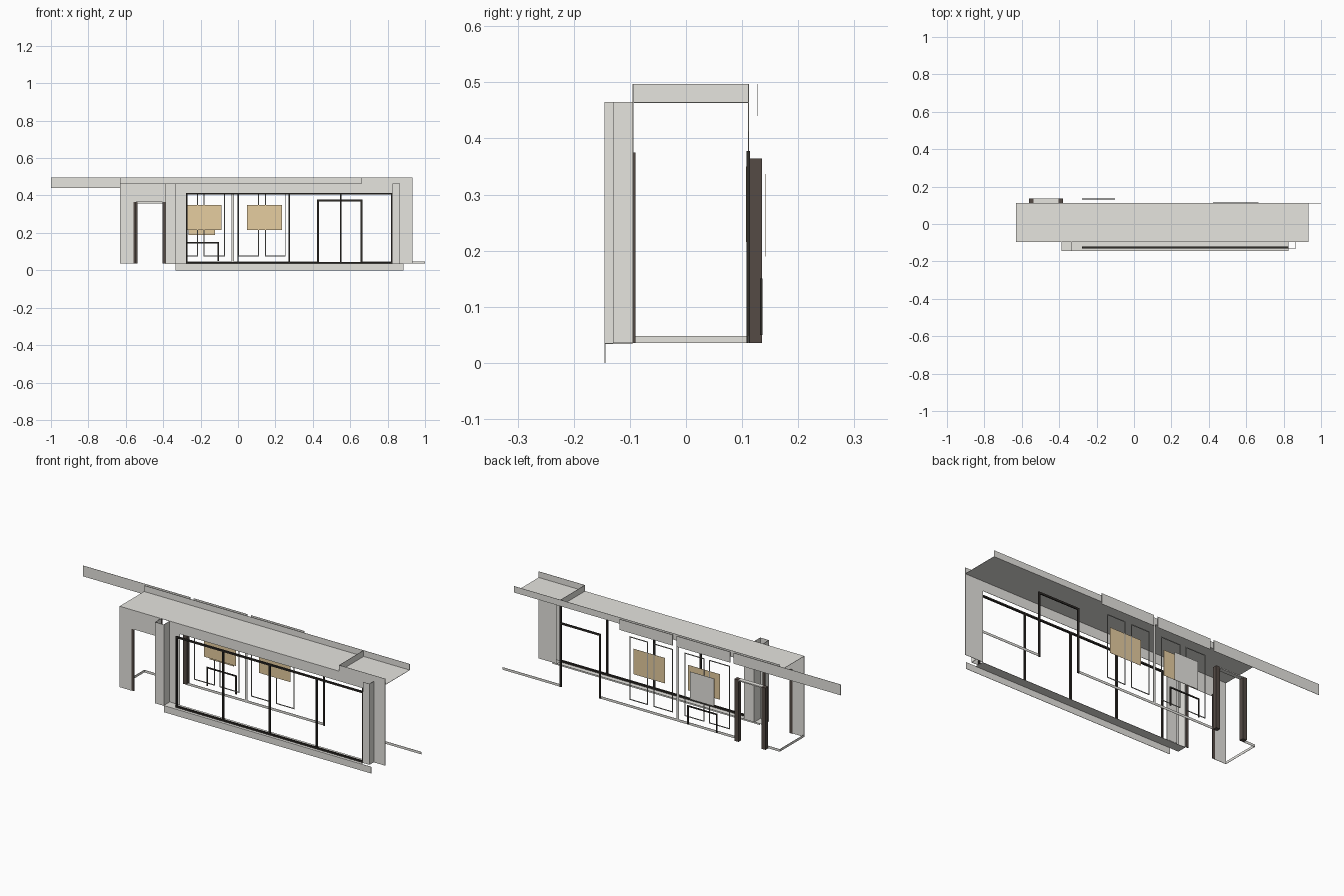
import bpy

cube = bpy.data.objects.get("Cube")
if cube:
    bpy.data.objects.remove(cube, do_unlink=True)


def material(name, color):
    m = bpy.data.materials.new(name)
    m.use_nodes = True
    m.diffuse_color = (*color, 1)
    m.node_tree.nodes["Principled BSDF"].inputs["Base Color"].default_value = (*color, 1)
    return m


grey = material("pale_grey", (0.79, 0.78, 0.74))
tan = material("tan", (0.79, 0.61, 0.35))
brown = material("dark_brown", (0.09, 0.07, 0.06))
black = material("near_black", (0.03, 0.026, 0.022))
line_grey = material("mid_grey", (0.4, 0.4, 0.38))


def box(name, x, y, z, mat):
    """Box spanning three (low, high) ranges."""
    corners = [(a, b, c) for a in x for b in y for c in z]
    faces = [(0, 1, 3, 2), (4, 6, 7, 5), (0, 4, 5, 1),
             (2, 3, 7, 6), (0, 2, 6, 4), (1, 5, 7, 3)]
    mesh = bpy.data.meshes.new(name)
    mesh.from_pydata(corners, [], faces)
    mesh.materials.append(mat)
    ob = bpy.data.objects.new(name, mesh)
    bpy.context.scene.collection.objects.link(ob)
    return ob


def frame(name, x, z, y, w, mat, bottom=True):
    """Rectangular frame of bar width w."""
    for side, a in (("left", x[1] - w), ("right", x[0])):
        box(f"{name}_{side}", (a, a + w), y, z, mat)
    inner = (x[0] + w, x[1] - w)
    box(f"{name}_top", inner, y, (z[1] - w, z[1]), mat)
    if bottom:
        box(f"{name}_bottom", inner, y, (z[0], z[0] + w), mat)


T = 0.0015
FLOOR, CEIL, TOP = 0.035, 0.465, 0.497
RIGHT, LEFT = -0.63, 0.932
FRONT, BACK, BAY, GLAZING = -0.095, 0.112, -0.145, -0.13
front = (FRONT, FRONT + T)
back = (BACK - T, BACK)
bay = (BAY, BAY + T)
depth = (FRONT, BACK)
bay_depth = (BAY, FRONT)
height = (FLOOR, CEIL)
rim = (CEIL, TOP)

# Roof sheet and its raised edges
box("roof", (RIGHT, LEFT), depth, (CEIL - T, CEIL), grey)
box("front_fascia", (0.66, LEFT), front, rim, grey)
box("roof_divider", (0.66, 0.66 + T), depth, rim, grey)
box("back_fascia", (RIGHT, LEFT), back, rim, grey)
for i, x in enumerate([(-1, -0.37), (-0.35, -0.035), (-0.012, 0.30)]):
    box(f"back_edge_strip_{i}", x, (0.127, 0.127 + T), (0.44, TOP), grey)

# Front wall around the door and the window
box("front_wall_right", (RIGHT, -0.56), front, height, grey)
box("front_wall_door_header", (-0.56, -0.385), front, (0.364, CEIL), grey)
box("front_wall_pier", (-0.335, -0.275), front, height, grey)
box("front_wall_window_header", (-0.275, 0.827), front, (0.412, CEIL), grey)
box("front_wall_left", (0.827, LEFT), front, height, grey)

# Projecting bay: panels, side fins, sill and plinth
box("bay_panel_right", (-0.387, -0.335), bay, height, grey)
box("bay_panel_left", (0.827, 0.865), (GLAZING, GLAZING + T), height, grey)
for i, x in enumerate((-0.387, -0.335 - T)):
    box(f"bay_fin_right_{i}", (x, x + T), bay_depth, height, grey)
box("bay_fin_left", (0.865 - T, 0.865), (GLAZING, FRONT), height, grey)
box("bay_sill", (-0.387, 0.827), bay_depth, (FLOOR - T, FLOOR), grey)
box("plinth", (-0.335, 0.885), bay, (0, FLOOR), grey)

# Large front window with four panes
pane_y = (GLAZING, GLAZING + 0.01)
frame("front_window", (-0.278, 0.827), (FLOOR, 0.412), pane_y, 0.008, black)
for i in range(1, 4):
    x = -0.275 + i * 1.1 / 4
    box(f"front_mullion_{i}", (x - 0.004, x + 0.004), pane_y, (FLOOR, 0.405), black)

# Skirting along the back and the open end
skirt = (FLOOR, 0.048)
for i, x in enumerate([(RIGHT, -0.56), (-0.375, 0.425), (0.66, 1.0)]):
    box(f"back_skirting_{i}", x, back, skirt, grey)
box("end_skirting", (RIGHT, RIGHT + T), depth, skirt, grey)

# Door jambs in the front wall and the deeper ones at the back
for side, x in (("right", -0.562), ("left", -0.403)):
    box(f"front_door_jamb_{side}", (x, x + 0.016), (FRONT + T, FRONT + 0.005),
        (FLOOR, 0.375), brown)
    box(f"back_door_jamb_{side}", (x, x + 0.024), (BACK, 0.135), (FLOOR, 0.364), brown)
box("back_door_header", (-0.538, -0.403), (BACK, 0.135), (0.358, 0.364), grey)

# Back sliding door
frame("back_door", (0.423, 0.665), (FLOOR, 0.378), (BACK - 0.004, BACK + 0.002),
      0.01, black, bottom=False)

# Slim back window outlines and the post between them
for i, x in enumerate([(0.145, 0.255), (0, 0.112), (-0.185, -0.07), (-0.335, -0.215)]):
    frame(f"back_window_{i}", x, (0.075, 0.412), back, 0.005, line_grey)
box("back_post", (-0.036, -0.022), back, (FLOOR, CEIL), grey)

# Hanging panels
for side, x in (("right", (-0.275, -0.088)), ("left", (0.048, 0.234))):
    box(f"tan_panel_{side}", x, (0.107, 0.108), (0.215, 0.35), tan)
panel = box("outer_panel", (-0.265, -0.124), (0.141, 0.142), (0.19, 0.337), tan)
panel.data.materials.append(grey)
for p in panel.data.polygons:
    p.material_index = int(p.normal.y > 0.5)

# Small low frame behind the panels
frame("low_frame", (-0.278, -0.102), (0.05, 0.15), (0.132, 0.136), 0.007, black, bottom=False)
